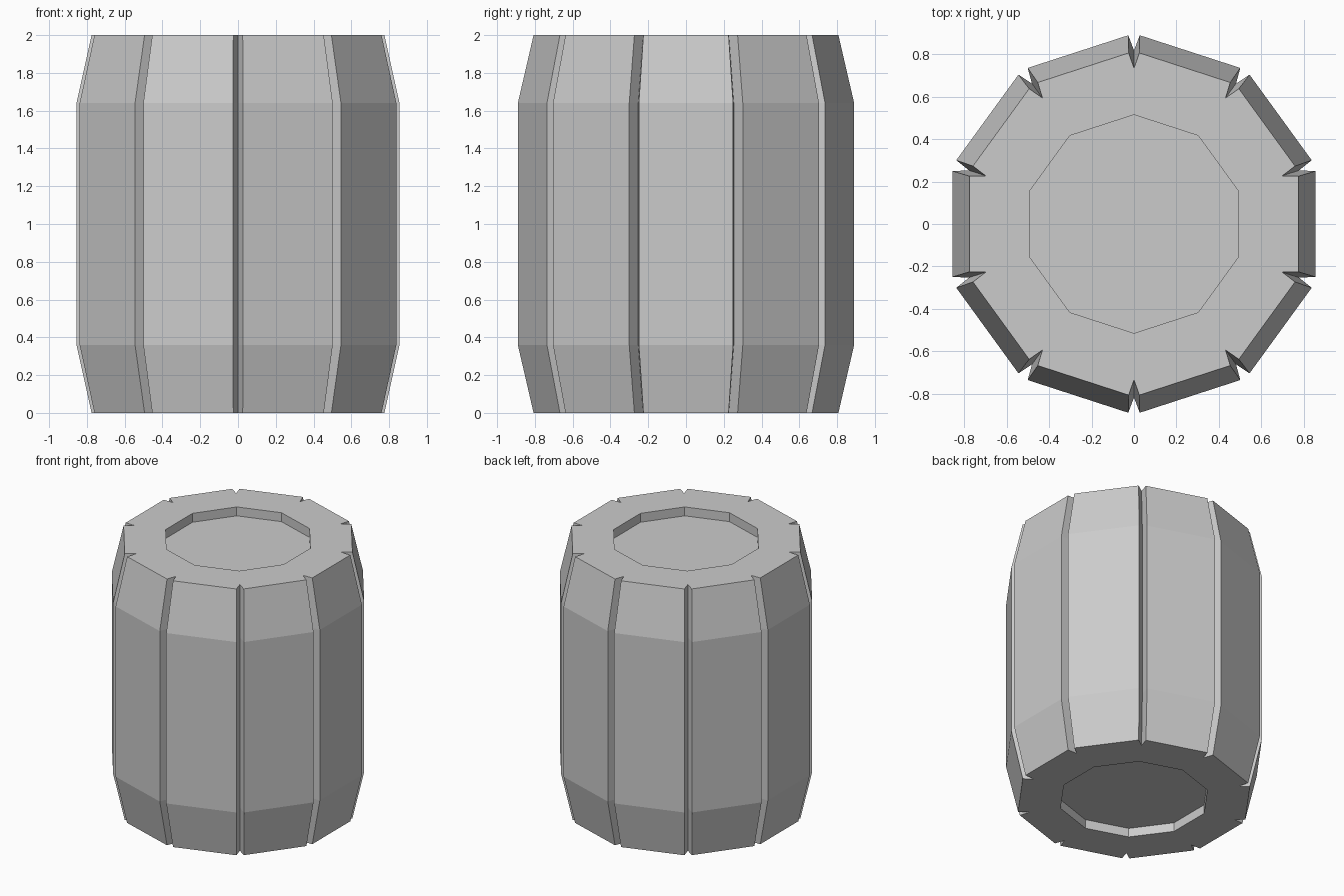
import bpy, bmesh
from math import cos, sin, tan, pi

if "Cube" in bpy.data.objects:
    bpy.data.objects.remove(bpy.data.objects["Cube"])

N = 10                 # barrel staves
HALF_GAP = 0.027       # half width of the groove at each corner
DEPTH = 0.08           # groove depth
RECESS_R, RECESS_D = 0.515, 0.067

bm = bmesh.new()


def polar(r, side, ang, z):
    """Point at radius r along ang, shifted sideways by side."""
    return bm.verts.new((r * cos(ang) - side * sin(ang), r * sin(ang) + side * cos(ang), z))


def angles():
    return [pi / 2 + 2 * pi * i / N for i in range(N)]


def grooved_ring(r, z, gap):
    """Decagon with a V notch at every corner."""
    edge = r - gap * tan(pi / N)
    ring = []
    for a in angles():
        ring += [polar(edge, -gap, a, z), polar(r - DEPTH, 0, a, z), polar(edge, gap, a, z)]
    return ring


def plain_ring(r, z):
    return [polar(r, 0, a, z) for a in angles()]


def bridge(low, high):
    n = len(low)
    for i in range(n):
        j = (i + 1) % n
        bm.faces.new((low[i], low[j], high[j], high[i]))


# staves: narrow ends, straight belly
rings = [grooved_ring(r, z, g) for r, z, g in
         [(0.815, 0, 0.025), (0.899, 0.36, HALF_GAP), (0.899, 1.64, HALF_GAP), (0.815, 2, 0.025)]]
for low, high in zip(rings, rings[1:]):
    bridge(low, high)

# both ends: flat rim, recess wall and sunken lid
for outer, z, inward in [(rings[0], 0, RECESS_D), (rings[-1], 2, -RECESS_D)]:
    rim = plain_ring(RECESS_R, z)
    lid = plain_ring(RECESS_R, z + inward)
    for i in range(N):
        j = (i + 1) % N
        a, t, b = outer[3 * i:3 * i + 3]
        bm.faces.new((a, t, rim[i]))
        bm.faces.new((t, b, rim[i]))
        bm.faces.new((b, outer[3 * j], rim[j], rim[i]))
    bridge(rim, lid)
    bm.faces.new(lid)

bmesh.ops.recalc_face_normals(bm, faces=bm.faces)
mesh = bpy.data.meshes.new("barrel")
bm.to_mesh(mesh)
bm.free()
bpy.context.collection.objects.link(bpy.data.objects.new("barrel", mesh))
